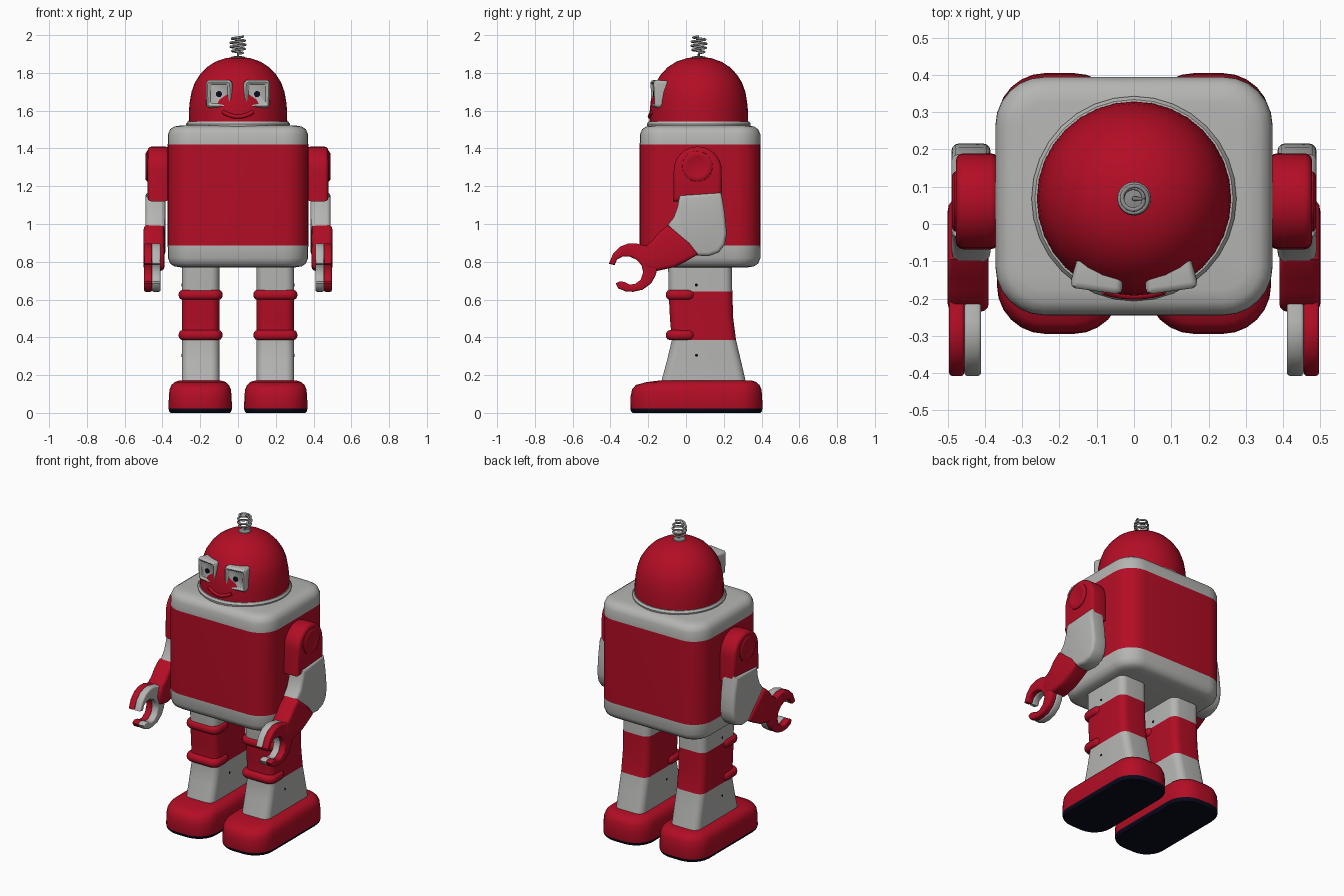
import bpy, bmesh, math
from mathutils import Matrix, Vector

if "Cube" in bpy.data.objects:
    bpy.data.objects.remove(bpy.data.objects["Cube"])


def material(name, rgb):
    m = bpy.data.materials.new(name)
    m.diffuse_color = (*rgb, 1)
    m.use_nodes = True
    m.node_tree.nodes["Principled BSDF"].inputs["Base Color"].default_value = m.diffuse_color
    return m


RED = material("red", (0.45, 0.004, 0.018))
GREY = material("light grey", (0.46, 0.46, 0.45))
DARK = material("dark navy", (0.003, 0.003, 0.012))
METAL = material("spring metal", (0.27, 0.27, 0.27))


def finish(name, bm, mats, angle=40):
    bmesh.ops.recalc_face_normals(bm, faces=bm.faces)
    me = bpy.data.meshes.new(name)
    bm.to_mesh(me)
    bm.free()
    for m in mats:
        me.materials.append(m)
    ob = bpy.data.objects.new(name, me)
    bpy.context.collection.objects.link(ob)
    bpy.ops.object.select_all(action='DESELECT')
    ob.select_set(True)
    bpy.context.view_layer.objects.active = ob
    bpy.ops.object.shade_smooth_by_angle(angle=math.radians(angle))
    return ob


def loft(name, rings, mats, matrix=None, seg=6):
    """Rings are (z, x0, x1, y0, y1, corner radius, material of the band above)."""
    bm = bmesh.new()
    loops = []
    for z, x0, x1, y0, y1, r, _ in rings:
        r = min(r, (x1 - x0) / 2 - 1e-4, (y1 - y0) / 2 - 1e-4)
        loop = []
        for k, (cx, cy) in enumerate([(x1 - r, y1 - r), (x0 + r, y1 - r),
                                      (x0 + r, y0 + r), (x1 - r, y0 + r)]):
            for i in range(seg + 1):
                a = (k + i / seg) * math.pi / 2
                loop.append(bm.verts.new((cx + r * math.cos(a), cy + r * math.sin(a), z)))
        loops.append(loop)
    n = len(loops[0])
    for a, b, ring in zip(loops, loops[1:], rings):
        for i in range(n):
            f = bm.faces.new((a[i], a[(i + 1) % n], b[(i + 1) % n], b[i]))
            f.material_index = ring[6]
    bm.faces.new(loops[0][::-1]).material_index = rings[0][6]
    bm.faces.new(loops[-1]).material_index = rings[-1][6]
    if matrix:
        bm.transform(matrix)
    return finish(name, bm, mats)


def inset_rings(x0, x1, y0, y1, r, levels):
    """Levels are (z, inset, material) of one rounded rectangle."""
    return [(z, x0 + d, x1 - d, y0 + d, y1 - d, max(r - d, 0.01), m) for z, d, m in levels]


def prism(name, pts, x0, x1, mat, bevel=0.015):
    """Side outline (y, z) extruded along x with rounded rims."""
    bm = bmesh.new()
    lo, hi = min(x0, x1), max(x0, x1)
    a = [bm.verts.new((lo, y, z)) for y, z in pts]
    b = [bm.verts.new((hi, y, z)) for y, z in pts]
    caps = [bm.faces.new(a), bm.faces.new(b[::-1])]
    n = len(pts)
    for i in range(n):
        bm.faces.new((a[i], b[i], b[(i + 1) % n], a[(i + 1) % n]))
    bmesh.ops.recalc_face_normals(bm, faces=bm.faces)
    edges = {e for f in caps for e in f.edges}
    bmesh.ops.bevel(bm, geom=list(edges), offset=bevel, segments=3,
                    profile=0.5, affect='EDGES', clamp_overlap=True)
    return finish(name, bm, [mat])


def lathe(name, profile, mats, matrix, n=32):
    """Profile is (radius, z), turned round the local z axis."""
    bm = bmesh.new()
    loops = [[bm.verts.new((r * math.cos(i * math.tau / n), r * math.sin(i * math.tau / n), z))
              for i in range(n)] for r, z in profile]
    for a, b in zip(loops, loops[1:]):
        for i in range(n):
            bm.faces.new((a[i], a[(i + 1) % n], b[(i + 1) % n], b[i]))
    bm.faces.new(loops[0][::-1])
    bm.faces.new(loops[-1])
    bm.transform(matrix)
    return finish(name, bm, mats)


def tube(name, pts, radius, mat):
    cu = bpy.data.curves.new(name, 'CURVE')
    cu.dimensions = '3D'
    cu.bevel_depth = radius
    cu.bevel_resolution = 2
    cu.use_fill_caps = True
    sp = cu.splines.new('POLY')
    sp.points.add(len(pts) - 1)
    for p, co in zip(sp.points, pts):
        p.co = (*co, 1)
    cu.materials.append(mat)
    ob = bpy.data.objects.new(name, cu)
    bpy.context.collection.objects.link(ob)
    bpy.ops.object.select_all(action='DESELECT')
    ob.select_set(True)
    bpy.context.view_layer.objects.active = ob
    bpy.ops.object.convert(target='MESH')


# Torso: red block with rounded grey caps
loft("torso", inset_rings(-0.372, 0.372, -0.245, 0.395, 0.13, [
    (0.77, 0.07, 1), (0.776, 0.035, 1), (0.79, 0.013, 1), (0.82, 0.001, 1), (0.885, 0, 0),
    (1.42, 0, 1), (1.475, 0.001, 1), (1.502, 0.013, 1), (1.516, 0.035, 1), (1.522, 0.07, 1)]),
    [RED, GREY])

# Head: collar and dome
HEAD_Y = 0.068
at_head = Matrix.Translation((0, HEAD_Y, 0))
lathe("neck_collar", [(0.272, 1.51), (0.275, 1.53), (0.266, 1.543), (0.2, 1.545)], [GREY], at_head)
lathe("head_dome", [(0.261, 1.53), (0.26, 1.6), (0.255, 1.65), (0.246, 1.7), (0.228, 1.75),
                    (0.2, 1.793), (0.165, 1.83), (0.12, 1.859), (0.065, 1.878), (0.01, 1.885)],
      [RED], at_head)

# Smile
smile = []
for i in range(17):
    x = -0.08 + 0.01 * i
    smile.append((x, HEAD_Y - math.sqrt(0.26 ** 2 - x * x), 1.568 + 4 * x * x))
tube("smile", smile, 0.011, RED)

# Antenna: base, stem and coiled spring
lathe("antenna_base", [(0.04, 1.875), (0.035, 1.886), (0.01, 1.89)], [METAL], at_head, 20)
coil = [(0, HEAD_Y, 1.88), (0, HEAD_Y, 1.9)]
for i in range(81):
    t = i / 80
    r = 0.018 + 0.022 * math.sin(math.pi * (0.12 + 0.75 * t))
    a = t * 4 * math.tau
    coil.append((r * math.cos(a), HEAD_Y + r * math.sin(a), 1.905 + 0.088 * t))
tube("antenna_spring", coil, 0.006, METAL)

for side, s in (("right", 1), ("left", -1)):
    # Eyes: box with recessed face, local z points out of the face
    eye = (Matrix.Translation((s * 0.101, -0.171, 1.688)) @ Matrix.Rotation(s * math.radians(8), 4, 'Z')
           @ Matrix.Rotation(math.radians(93), 4, 'X'))
    loft(side + "_eye_box", inset_rings(-0.07, 0.07, -0.074, 0.074, 0.02, [
        (-0.1, 0.012, 0), (-0.012, 0, 0), (0, 0.003, 0), (0.006, 0.011, 0),
        (0.004, 0.017, 0), (-0.004, 0.024, 0)]), [GREY], eye)
    lathe(side + "_pupil", [(0.016, -0.005), (0.016, 0.0), (0.01, 0.002)], [DARK], eye, 16)

    # Shoulder plate and raised disc
    shoulder = [(0.062 + 0.127 * math.cos(i * math.pi / 16), 1.283 + 0.127 * math.sin(i * math.pi / 16))
                for i in range(17)] + [(-0.068, 1.12), (0.19, 1.12)]
    prism(side + "_shoulder", shoulder, s * 0.365, s * 0.478, RED, 0.02)
    lathe(side + "_shoulder_disc", [(0.082, 0.465), (0.08, 0.482), (0.07, 0.489), (0.055, 0.488),
                                    (0.04, 0.483), (0.01, 0.481)], [RED],
          Matrix.Translation((0, 0.06, 1.305)) @ Matrix.Rotation(s * math.pi / 2, 4, 'Y'))

    # Elbow
    prism(side + "_elbow", [(-0.035, 1.152), (0.187, 1.167), (0.205, 1.06), (0.216, 0.95), (0.205, 0.89),
                            (0.175, 0.85), (0.12, 0.83), (0.055, 0.833), (-0.02, 0.905),
                            (-0.1, 0.99), (-0.065, 1.035), (-0.045, 1.09)],
          s * 0.385, s * 0.49, GREY, 0.02)

    # Forearm
    prism(side + "_forearm", [(-0.095, 0.995), (-0.145, 0.955), (-0.18, 0.91), (-0.215, 0.885),
                              (-0.235, 0.82), (-0.215, 0.765), (-0.15, 0.752), (-0.06, 0.772),
                              (0.0, 0.802), (0.065, 0.84), (0.02, 0.9)],
          s * 0.39, s * 0.5, RED, 0.02)

    # Claw: outer red half, inner grey half
    claw = [(-0.19, 0.885), (-0.225, 0.885), (-0.26, 0.897), (-0.305, 0.897), (-0.35, 0.88),
            (-0.385, 0.845), (-0.408, 0.79), (-0.378, 0.782), (-0.365, 0.812), (-0.335, 0.828),
            (-0.3, 0.828), (-0.26, 0.81), (-0.235, 0.78), (-0.227, 0.745), (-0.24, 0.705),
            (-0.27, 0.682), (-0.3, 0.68), (-0.325, 0.693), (-0.35, 0.697), (-0.372, 0.685),
            (-0.36, 0.66), (-0.32, 0.643), (-0.28, 0.641), (-0.23, 0.652), (-0.185, 0.685),
            (-0.162, 0.725), (-0.15, 0.77)]
    prism(side + "_claw_outer", claw, s * 0.455, s * 0.497, RED, 0.009)
    prism(side + "_claw_inner", claw, s * 0.41, s * 0.456, GREY, 0.009)

    # Leg: grey thigh, red knee, flared grey shin
    x0, x1 = s * 0.198 - 0.099, s * 0.198 + 0.099
    loft(side + "_leg", [(0.15, x0, x1, -0.135, 0.32, 0.045, 1), (0.28, x0, x1, -0.1, 0.29, 0.045, 1),
                         (0.385, x0, x1, -0.075, 0.265, 0.045, 0), (0.5, x0, x1, -0.085, 0.25, 0.045, 0),
                         (0.642, x0, x1, -0.092, 0.245, 0.045, 1),
                         (0.8, x0, x1, -0.095, 0.242, 0.045, 1)], [RED, GREY])

    # Knee ridges round the front half
    for name, z in (("upper", 0.625), ("lower", 0.412)):
        loft(side + "_" + name + "_knee_ridge", inset_rings(
            x0 - 0.018, x1 + 0.018, -0.107, 0.052, 0.05,
            [(z + 0.026 * math.sin(a), 0.02 * (1 - math.cos(a)), 0)
             for a in [math.pi * (i / 6 - 0.5) for i in range(7)]]), [RED])

    # Screw holes in the leg sides
    for y, z in ((0.055, 0.305), (0.055, 0.677)):
        lathe(side + "_screw_hole", [(0.008, x0 - 0.001), (0.008, x1 + 0.001)], [DARK],
              Matrix.Translation((0, y, z)) @ Matrix.Rotation(math.pi / 2, 4, 'Y'), 12)

    # Foot: red shoe sloping at the toe, with dark sole
    f0, f1 = s * 0.2 - 0.168, s * 0.2 + 0.168
    foot = []
    for z, d, toe, m in ((0, 0.012, 0, 1), (0.008, 0.004, 0, 1), (0.022, 0, 0, 0), (0.09, 0.002, 0, 0),
                         (0.125, 0.006, 0.004, 0), (0.148, 0.016, 0.014, 0), (0.163, 0.032, 0.055, 0),
                         (0.172, 0.06, 0.1, 0)):
        foot.append((z, f0 + d, f1 - d, -0.295 + d + toe, 0.405 - d, 0.13 - d, m))
    loft(side + "_foot", foot, [RED, DARK])
